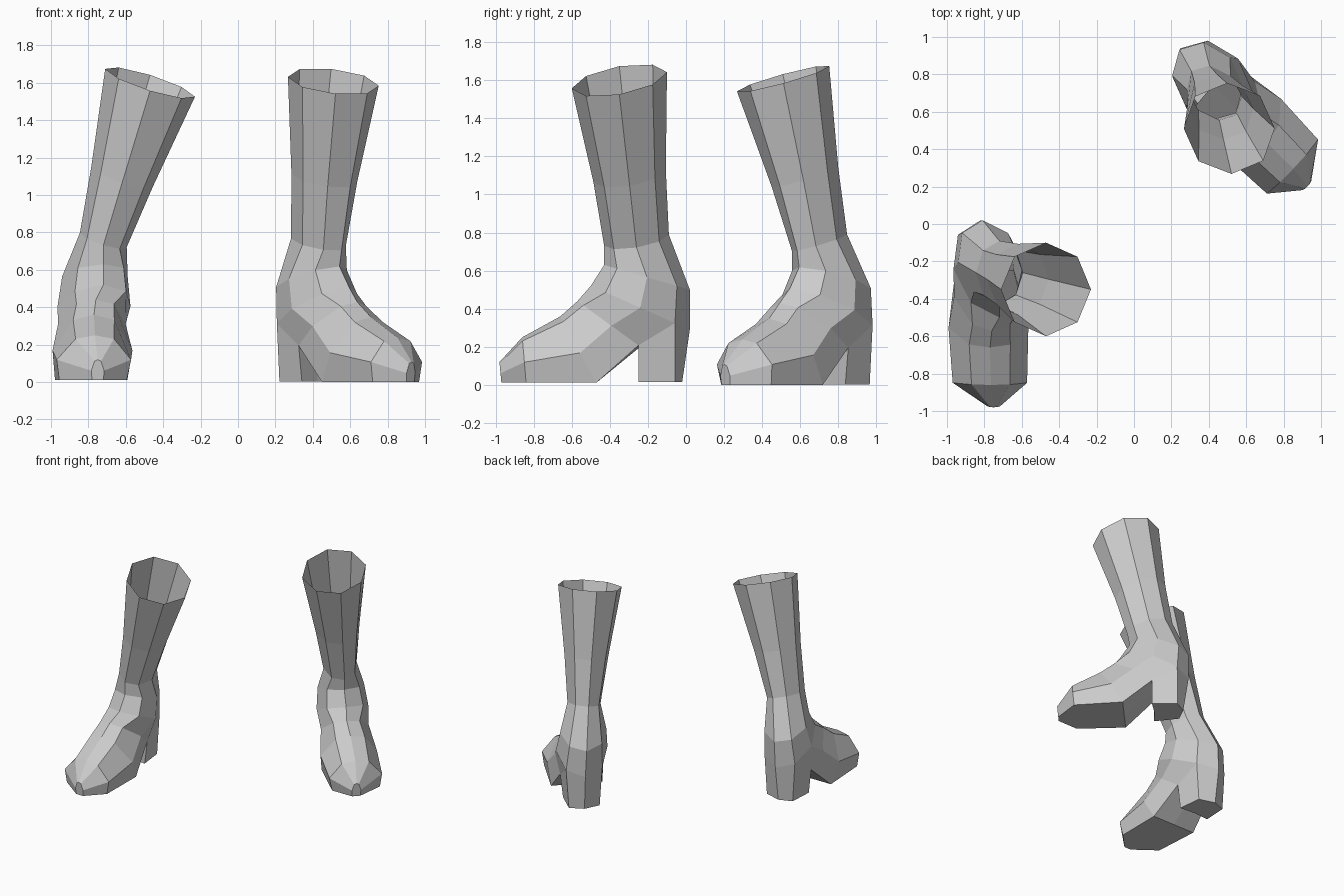
import bpy, bmesh
from math import radians
from mathutils import Matrix, Vector

if "Cube" in bpy.data.objects:
    bpy.data.objects.remove(bpy.data.objects["Cube"])

# half sections, (front-to-back fraction, width fraction): round leg and flat-soled foot
ROUND = [(0, 0), (.15, .7), (.5, 1), (.85, .7), (1, 0)]
FLAT = [(0, 0), (.08, .5), (.55, .97), (1, .88), (1, 0)]

# foot rings from ankle to toe: front x,y,z, back/bottom x,y,z, half width, flatness
FOOT = [
    (None, -.43, .63, -.81, .02, .50, .175, 0),
    (None, -.50, .52, -.82, .02, .29, .195, 0),
    (-.76, -.57, .44, -.80, -.24, .20, .185, .8),
    (-.77, -.66, .36, -.785, -.47, .012, .22, 1),
    (-.765, -.86, .25, -.775, -.84, .012, .205, 1),
    (-.75, -.98, .12, -.75, -.97, .012, .035, 1),
]
# shaft rings: position along the lean, half width, half depth
SHAFT = [(1, .24, .25), (.4, .165, .19), (0, .125, .17)]


def section(front, back, width, flat, roll):
    half = [(a[0] + (b[0] - a[0]) * flat, width * (a[1] + (b[1] - a[1]) * flat))
            for a, b in zip(ROUND, FLAT)]
    pts = [(t, w) for t, w in half] + [(t, -w) for t, w in half[3:0:-1]]
    return [front.lerp(back, t) + Vector((w, 0, w * roll)) for t, w in pts]


def make_boot(name, ankle, top, slope, matrix):
    rings = []
    # leaning shaft
    for t, rx, ry in SHAFT:
        c = Vector(ankle).lerp(Vector(top), t)
        d = Vector((0, ry, ry * slope[1]))
        rings.append(section(c - d, c + d, rx, 0, slope[0]))
    # foot fanning forward to the toe
    for fx, fy, fz, bx, by, bz, w, flat in FOOT:
        fx = ankle[0] if fx is None else fx
        rings.append(section(Vector((fx, fy, fz)), Vector((bx, by, bz)), w, flat, 0))

    bm = bmesh.new()
    loops = [[bm.verts.new(p) for p in ring] for ring in rings]
    for i, (a, b) in enumerate(zip(loops, loops[1:])):
        for k in range(8):
            if i == 4 and k in (3, 4):
                continue  # opening for the heel
            j = (k + 1) % 8
            bm.faces.new((a[k], a[j], b[j], b[k]))
    bm.faces.new(loops[-1])

    # heel block
    a, b = loops[4], loops[5]
    rim = [a[3], a[4], a[5], b[5], b[4], b[3]]
    foot = [bm.verts.new((-.81 + (v.co.x + .81) * .85, min(v.co.y, -.02), .015))
            for v in rim]
    for k in range(6):
        j = (k + 1) % 6
        bm.faces.new((rim[k], rim[j], foot[j], foot[k]))
    bm.faces.new(foot)

    bmesh.ops.transform(bm, matrix=matrix, verts=bm.verts)
    bmesh.ops.recalc_face_normals(bm, faces=bm.faces)
    mesh = bpy.data.meshes.new(name)
    bm.to_mesh(mesh)
    bm.free()
    obj = bpy.data.objects.new(name, mesh)
    bpy.context.collection.objects.link(obj)


make_boot("right_boot", (-.72, -.26, .76), (-.47, -.35, 1.60), (-.31, .17),
          Matrix.Identity(4))
# mirrored, turned about its heel and moved back
turned = (Matrix.Translation((.25, .94, -.012)) @ Matrix.Rotation(radians(46.6), 4, 'Z')
          @ Matrix.Diagonal((-1, 1, 1, 1)) @ Matrix.Translation((.82, -.02, 0)))
make_boot("left_boot", (-.77, -.275, .76), (-.686, -.464, 1.62), (-.127, .258), turned)
